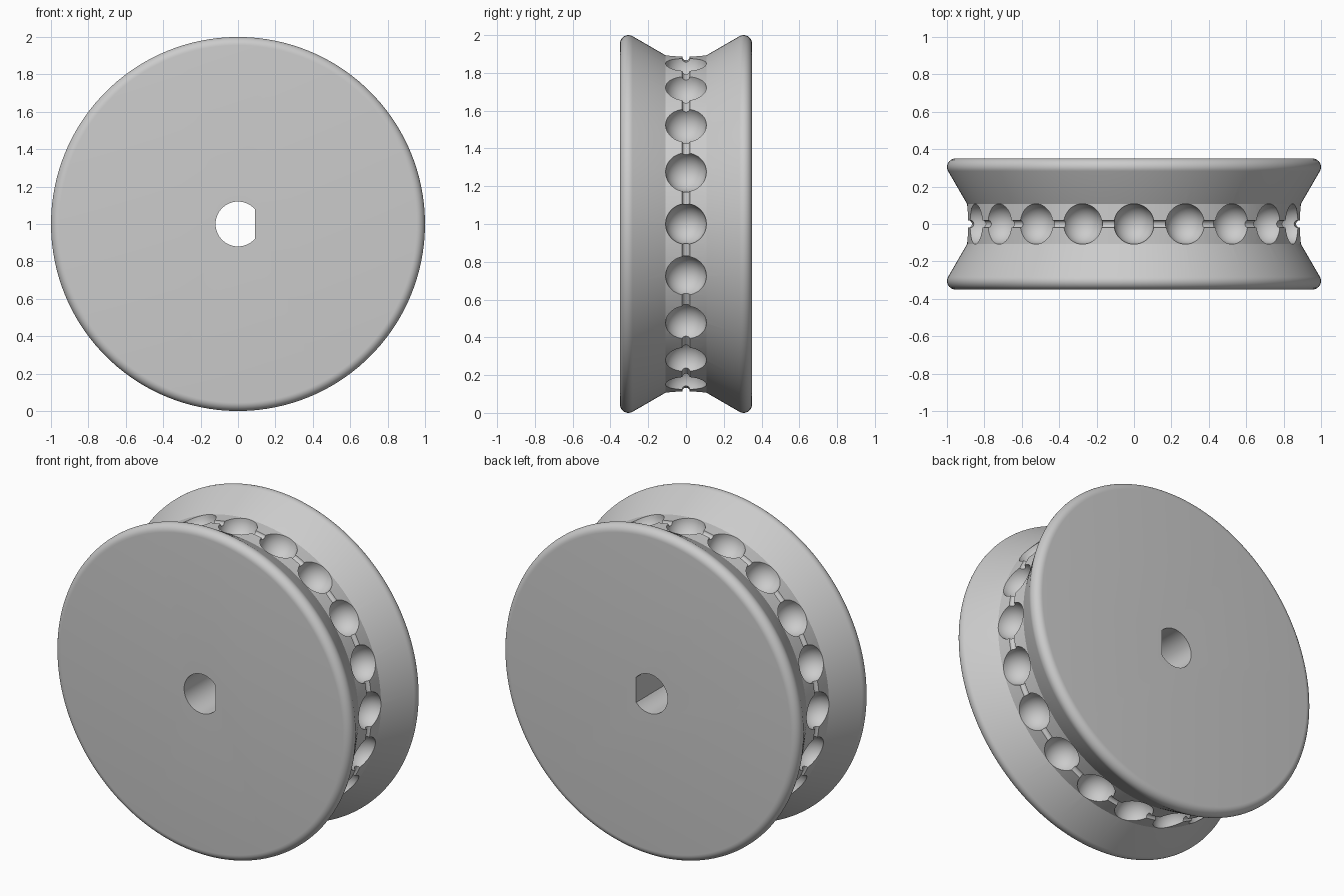
import bpy, bmesh, math
from mathutils import Matrix, Vector

if "Cube" in bpy.data.objects:
    bpy.data.objects.remove(bpy.data.objects["Cube"], do_unlink=True)

HALF, RIM, FILLET, NECK, NECK_HALF = 0.35, 1.0, 0.045, 0.893, 0.108
GROOVE, POCKET, BORE, FLAT = 0.02, 0.108, 0.12, 0.092
COUNT, SEGMENTS = 20, 160
CENTRE = Vector((0, 0, 1))

grey = bpy.data.materials.new("plain grey")
grey.use_nodes = True
colour = (0.6, 0.6, 0.6, 1)
grey.diffuse_color = colour
grey.node_tree.nodes["Principled BSDF"].inputs["Base Color"].default_value = colour


def make_object(name, bm):
    bmesh.ops.recalc_face_normals(bm, faces=bm.faces)
    mesh = bpy.data.meshes.new(name)
    bm.to_mesh(mesh)
    bm.free()
    mesh.materials.append(grey)
    obj = bpy.data.objects.new(name, mesh)
    bpy.context.collection.objects.link(obj)
    return obj


def arc(y, r, radius, start, end, steps):
    """Points (y, r) on an arc, angles in degrees from the +y direction."""
    angles = [math.radians(start + (end - start) * i / steps) for i in range(steps + 1)]
    return [(y + radius * math.cos(a), r + radius * math.sin(a)) for a in angles]


# Half profile: rounded rim, sloping flange, neck, round link groove
half = arc(HALF - FILLET, RIM - FILLET, FILLET, 0, 120, 10)
half.append((NECK_HALF, NECK))
half += arc(0, NECK, GROOVE, 0, -90, 5)
profile = half + [(-y, r) for y, r in reversed(half[:-1])]

# Turn the profile around the axle and close both side faces
bm = bmesh.new()
verts = [bm.verts.new((0, y, 1 + r)) for y, r in profile]
edges = [bm.edges.new(pair) for pair in zip(verts, verts[1:])]
bmesh.ops.spin(bm, geom=verts + edges, cent=CENTRE, axis=(0, 1, 0),
               angle=math.tau, steps=SEGMENTS, use_duplicate=False)
bmesh.ops.remove_doubles(bm, verts=bm.verts, dist=0.0001)
bmesh.ops.holes_fill(bm, edges=[e for e in bm.edges if e.is_boundary], sides=0)
wheel = make_object("pulley_wheel", bm)

# Ball pockets evenly spaced around the neck
bm = bmesh.new()
for i in range(COUNT):
    turn = Matrix.Rotation(math.tau * i / COUNT, 4, 'Y')
    place = Matrix.Translation(CENTRE) @ turn @ Matrix.Translation((0, 0, NECK))
    bmesh.ops.create_uvsphere(bm, u_segments=40, v_segments=20, radius=POCKET, matrix=place)
pockets = make_object("pocket_cutter", bm)

# D-shaped axle bore
bm = bmesh.new()
limit = math.acos(FLAT / BORE)
steps = 48
outline = []
for i in range(steps + 1):
    a = limit + (math.tau - 2 * limit) * i / steps
    outline.append(bm.verts.new((BORE * math.cos(a), -1, 1 + BORE * math.sin(a))))
face = bm.faces.new(outline)
extruded = bmesh.ops.extrude_face_region(bm, geom=[face])["geom"]
bmesh.ops.translate(bm, vec=(0, 2, 0),
                    verts=[v for v in extruded if isinstance(v, bmesh.types.BMVert)])
bore = make_object("bore_cutter", bm)

# Cut the pockets and bore, then discard the cutters
bpy.ops.object.select_all(action='DESELECT')
bpy.context.view_layer.objects.active = wheel
wheel.select_set(True)
for cutter in (pockets, bore):
    cutter.hide_render = True
    cut = wheel.modifiers.new(cutter.name, 'BOOLEAN')
    cut.operation, cut.solver, cut.object = 'DIFFERENCE', 'EXACT', cutter
    bpy.ops.object.modifier_apply(modifier=cut.name)
    bpy.data.objects.remove(cutter, do_unlink=True)
bpy.ops.object.shade_smooth_by_angle(angle=math.radians(25))
